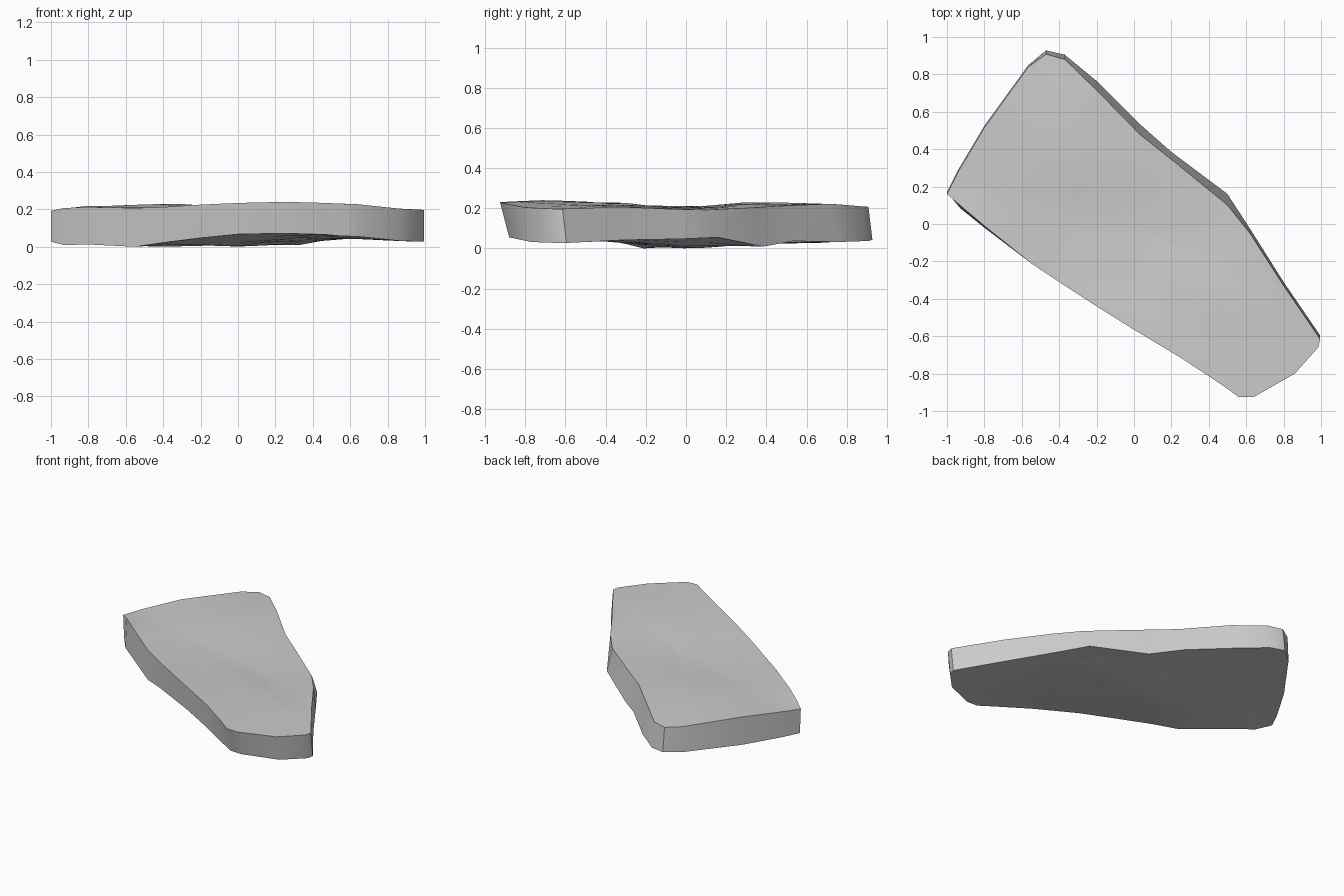
import bpy, bmesh

if "Cube" in bpy.data.objects:
    bpy.data.objects.remove(bpy.data.objects["Cube"])

# Slab outline, counter-clockwise: x, y, top height, bottom height, y shift of the bottom edge
RIM = [
    (-1.00, .16, .195, .03, .01), (-.93, .10, .21, .012, -.015), (-.80, -.01, .215, .015, -.01),
    (-.55, -.21, .21, .003, 0), (-.40, -.31, .215, .025, .01), (-.20, -.44, .228, .05, .01),
    (.00, -.565, .237, .07, .01), (.25, -.715, .243, .075, .01), (.47, -.86, .237, .068, .025),
    (.56, -.925, .233, .06, .045), (.64, -.925, .23, .058, .045), (.86, -.80, .207, .035, .03),
    (.985, -.66, .20, .03, .02), (.995, -.615, .20, .03, .02), (.80, -.33, .21, .045, .02),
    (.62, -.05, .198, .05, .025), (.50, .10, .195, .058, .06), (.20, .345, .207, .012, .04),
    (.03, .48, .215, .04, .055), (-.20, .715, .225, .035, .05), (-.37, .88, .212, .04, .025),
    (-.47, .908, .21, .045, .02), (-.565, .84, .215, .04, .01), (-.80, .515, .222, .03, .01),
    (-.94, .28, .205, .03, .01),
]
# Gentle hollows and swells inside each face: x, y, height
TOP_FORM = [(-.4, .4, .236), (-.1, .4, .225), (-.5, 0, .21), (0, 0, .207), (.3, -.05, .203),
            (.3, -.4, .233), (-.1, -.25, .218), (.6, -.5, .222), (-.4, .7, .228)]
BOTTOM_FORM = [(0, 0, .004), (-.4, .3, .02), (.3, 0, .012), (.2, -.3, .03),
               (.6, -.5, .045), (-.4, 0, .003), (-.4, .65, .03)]


def height(x, y, samples):
    """Inverse-distance blend of the known heights."""
    total = weight = 0
    for sx, sy, sz in samples:
        w = 1 / ((x - sx) ** 2 + (y - sy) ** 2 + .004) ** 1.7
        total += w * sz
        weight += w
    return total / weight


def face_surface(bm, rim, form, top):
    """Concentric rings from the rim to the middle, closed by a fan."""
    samples = rim + form
    outer = first = [bm.verts.new(p) for p in rim]
    for s in (.88, .72, .54, .36, .18):
        inner = [bm.verts.new((x * s, y * s, height(x * s, y * s, samples)))
                 for x, y, z in rim]
        bridge(bm, outer, inner, top)
        outer = inner
    centre = bm.verts.new((0, 0, height(0, 0, samples)))
    for i, v in enumerate(outer):
        tri = (v, outer[(i + 1) % len(outer)], centre)
        bm.faces.new(tri if top else tri[::-1])
    return first


def bridge(bm, a, b, forward):
    n = len(a)
    for i in range(n):
        j = (i + 1) % n
        quad = (a[i], a[j], b[j], b[i])
        bm.faces.new(quad if forward else quad[::-1])


# Stone slab: wavy top, wavy underside, chipped side wall
bm = bmesh.new()
upper = face_surface(bm, [(x, y, t) for x, y, t, b, d in RIM], TOP_FORM, True)
lower = face_surface(bm, [(x, y + d, b) for x, y, t, b, d in RIM], BOTTOM_FORM, False)
bridge(bm, lower, upper, True)
bmesh.ops.recalc_face_normals(bm, faces=bm.faces)
low = min(v.co.z for v in bm.verts)
bmesh.ops.translate(bm, verts=bm.verts, vec=(0, 0, -low))

mesh = bpy.data.meshes.new("stone_slab")
bm.to_mesh(mesh)
bm.free()
slab = bpy.data.objects.new("stone_slab", mesh)
bpy.context.collection.objects.link(slab)
bpy.context.view_layer.objects.active = slab
slab.select_set(True)
bpy.ops.object.shade_smooth_by_angle(angle=.6)
